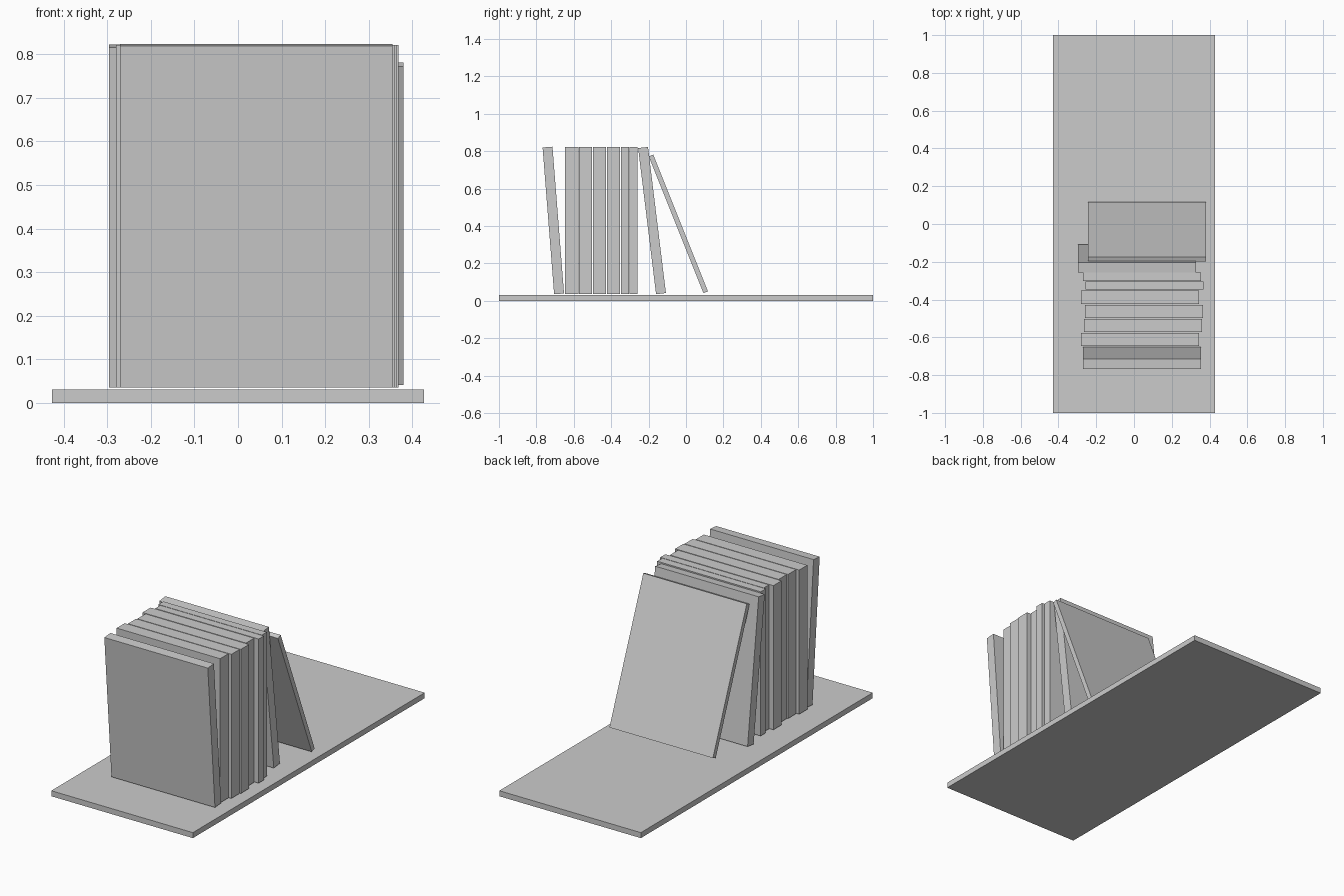
import bpy, bmesh
from math import radians
from mathutils import Matrix

if "Cube" in bpy.data.objects:
    bpy.data.objects.remove(bpy.data.objects["Cube"])

BOOK_W, BOOK_H = 0.625, 0.787


def box(name, x, y, z, size, lean=0.0):
    """Box whose low-y bottom edge sits at (y, z), centred on x, leaning to -y."""
    w, d, h = size
    bm = bmesh.new()
    bmesh.ops.create_cube(bm, size=1)
    bm.transform(Matrix.Translation((0, d / 2, h / 2)) @ Matrix.Diagonal((w, d, h, 1)))
    me = bpy.data.meshes.new(name)
    bm.to_mesh(me)
    bm.free()
    ob = bpy.data.objects.new(name, me)
    ob.location = (x, y, z)
    ob.rotation_euler.x = radians(lean)
    bpy.context.collection.objects.link(ob)
    return ob


# Shelf board
box("shelf_board", 0, -1, 0, (0.855, 2, 0.03))

# Upright books: x centre, start y, thickness
upright = [
    (0.032, -0.646, 0.070),
    (0.048, -0.572, 0.070),
    (0.053, -0.498, 0.070),
    (0.032, -0.423, 0.070),
    (0.056, -0.348, 0.044),
    (0.042, -0.301, 0.043),
]
for i, (x, y, t) in enumerate(upright, 1):
    box(f"upright_book_{i}", x, y, 0.035, (BOOK_W, t, BOOK_H))

# Leaning books at either end
box("front_leaning_book", 0.042, -0.705, 0.035, (BOOK_W, 0.053, BOOK_H), 4.5)
box("back_leaning_book", 0.016, -0.160, 0.035, (BOOK_W, 0.053, BOOK_H), 7.0)
box("thin_leaning_book", 0.068, 0.093, 0.041, (BOOK_W, 0.026, BOOK_H), 21.8)
